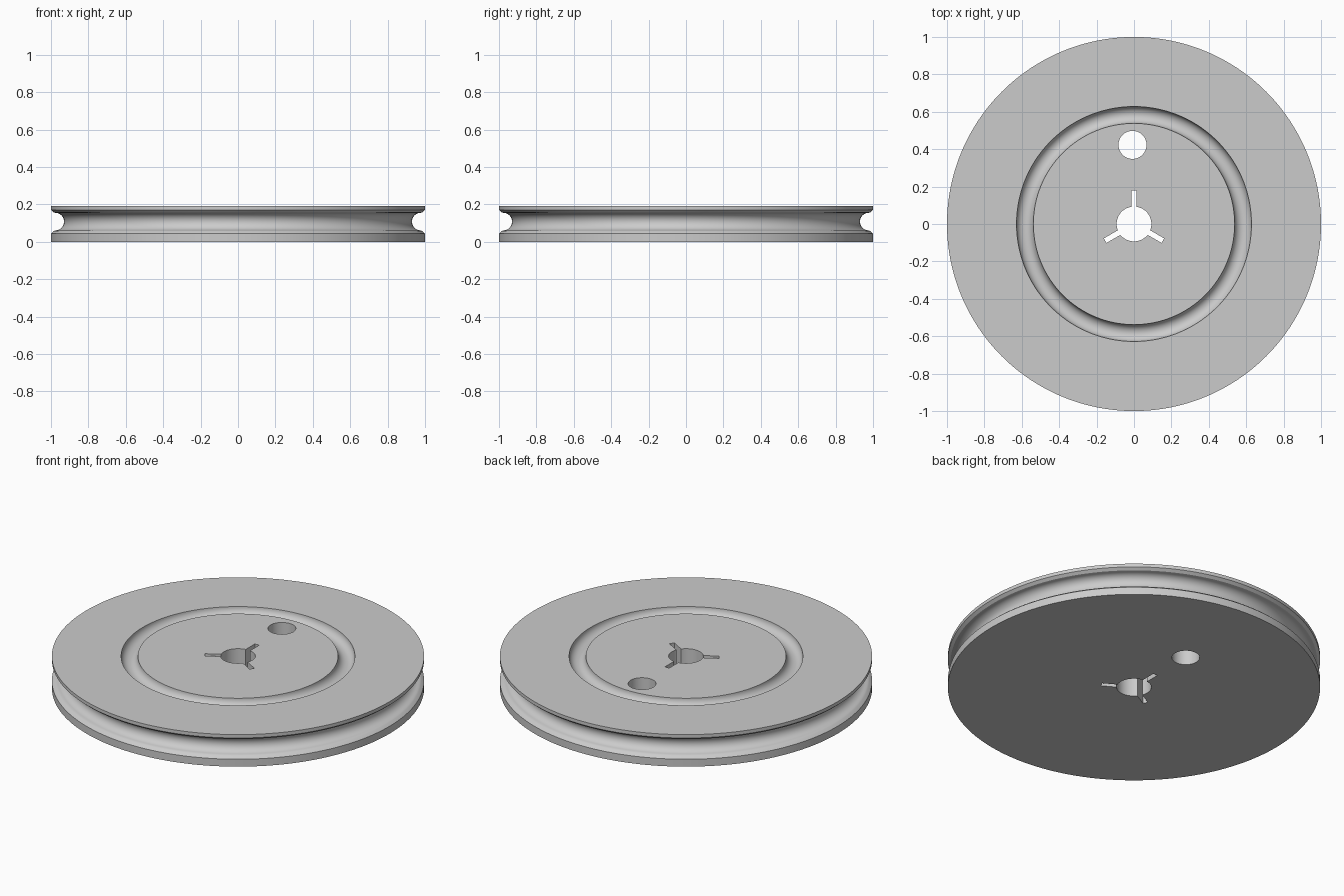
import bpy, bmesh
from math import sin, cos, pi, radians

cube = bpy.data.objects.get("Cube")
if cube:
    bpy.data.objects.remove(cube, do_unlink=True)

HEIGHT = 0.19
SEGMENTS = 192

grey = bpy.data.materials.new("light grey")
grey.use_nodes = True
colour = (0.6, 0.6, 0.6, 1)
grey.diffuse_color = colour
grey.node_tree.nodes["Principled BSDF"].inputs["Base Color"].default_value = colour


def arc(r, z, radius, start, end, steps=16):
    """Points of an arc in the (radius, height) plane, angles in degrees."""
    angles = [radians(start + (end - start) * i / steps) for i in range(steps + 1)]
    return [(r + radius * cos(a), z + radius * sin(a)) for a in angles]


def lathe(name, profile, segments):
    """Turn an open profile around z and cap both ends."""
    bm = bmesh.new()
    rings = [[bm.verts.new((r * cos(2 * pi * i / segments), r * sin(2 * pi * i / segments), z))
              for i in range(segments)] for r, z in profile]
    for a, b in zip(rings, rings[1:]):
        for i in range(segments):
            j = (i + 1) % segments
            bm.faces.new((a[i], a[j], b[j], b[i]))
    bm.faces.new(rings[0])
    bm.faces.new(rings[-1])
    bmesh.ops.recalc_face_normals(bm, faces=bm.faces)
    mesh = bpy.data.meshes.new(name)
    bm.to_mesh(mesh)
    bm.free()
    mesh.materials.append(grey)
    obj = bpy.data.objects.new(name, mesh)
    bpy.context.collection.objects.link(obj)
    return obj


def cut(target, cutter):
    """Subtract a cutter and discard it."""
    cutter.hide_render = True
    mod = target.modifiers.new("cut", 'BOOLEAN')
    mod.operation = 'DIFFERENCE'
    mod.solver = 'EXACT'
    mod.object = cutter
    bpy.ops.object.select_all(action='DESELECT')
    target.select_set(True)
    bpy.context.view_layer.objects.active = target
    bpy.ops.object.modifier_apply(modifier=mod.name)
    bpy.data.objects.remove(cutter, do_unlink=True)


# Wheel body: rounded rim groove and a round channel in the top face
profile = [(1, 0), (1, 0.044), (0.985, 0.057), (0.977, 0.061)]
profile += arc(0.977, 0.108, 0.047, 270, 90)[1:]
profile += [(0.985, 0.157), (1, 0.17), (1, HEIGHT)]
profile += arc(0.583, HEIGHT, 0.045, 0, -180)
wheel = lathe("pulley_wheel", profile, SEGMENTS)

# Centre bore and offset round hole
cut(wheel, lathe("bore_cutter", [(0.093, -0.1), (0.093, 0.3)], 64))
hole = lathe("hole_cutter", [(0.075, -0.1), (0.075, 0.3)], 64)
hole.location = (-0.008, 0.423, 0)
cut(wheel, hole)

# Three key slots around the bore
for degrees in (90, 210, 330):
    a = radians(degrees)
    bpy.ops.mesh.primitive_cube_add(size=1, location=(0.115 * cos(a), 0.115 * sin(a), 0.1),
                                    rotation=(0, 0, a))
    slot = bpy.context.object
    slot.name = "slot_cutter"
    slot.scale = (0.126, 0.028, 0.5)
    slot.data.materials.append(grey)
    cut(wheel, slot)

bpy.ops.object.select_all(action='DESELECT')
wheel.select_set(True)
bpy.context.view_layer.objects.active = wheel
bpy.ops.object.shade_smooth_by_angle(angle=radians(25))
